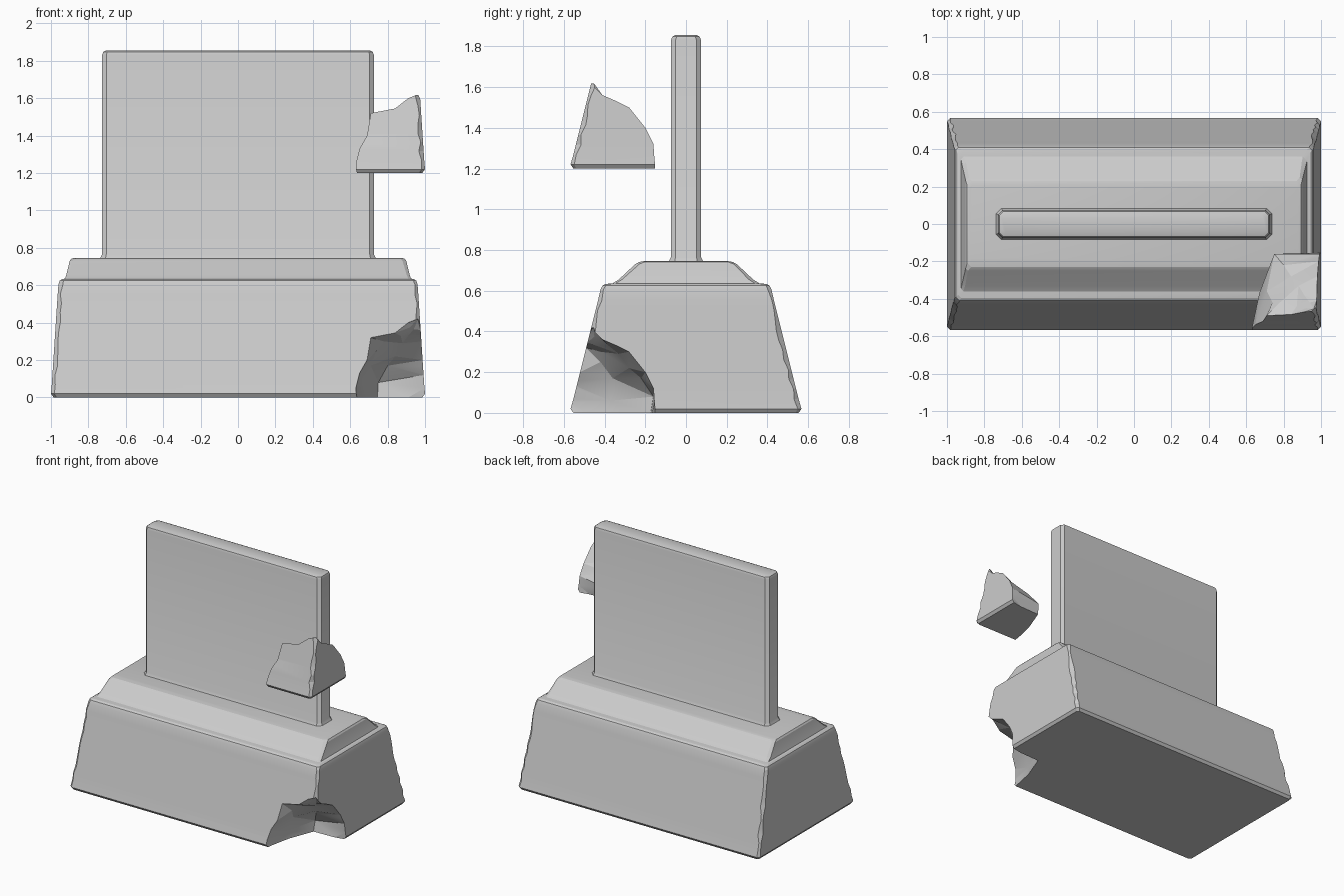
import bpy, bmesh, math, random
from mathutils import Vector

if "Cube" in bpy.data.objects:
    bpy.data.objects.remove(bpy.data.objects["Cube"])

random.seed(4)


def loft(name, rings, triangulate=False):
    """Closed solid from a stack of rings with equal point counts."""
    bm = bmesh.new()
    rows = [[bm.verts.new(p) for p in ring] for ring in rings]
    n = len(rows[0])
    for lo, hi in zip(rows, rows[1:]):
        for i in range(n):
            j = (i + 1) % n
            bm.faces.new((lo[i], lo[j], hi[j], hi[i]))
    bm.faces.new(rows[0][::-1])
    bm.faces.new(rows[-1])
    if triangulate:
        bmesh.ops.triangulate(bm, faces=bm.faces[:])
    bmesh.ops.recalc_face_normals(bm, faces=bm.faces[:])
    mesh = bpy.data.meshes.new(name)
    bm.to_mesh(mesh)
    bm.free()
    obj = bpy.data.objects.new(name, mesh)
    bpy.context.collection.objects.link(obj)
    return obj


def worn_rect(z, hx, hy, chamfer, jitter=0.0):
    """Rectangle with chamfered corners of slightly varying width."""
    pts = []
    for sx, sy in ((1, 1), (-1, 1), (-1, -1), (1, -1)):
        c = chamfer + random.uniform(-jitter, jitter)
        pair = [(sx * hx, sy * (hy - c), z), (sx * (hx - c), sy * hy, z)]
        pts += pair if sx * sy > 0 else pair[::-1]
    return pts


def smooth(obj, angle):
    bpy.ops.object.select_all(action='DESELECT')
    obj.select_set(True)
    bpy.context.view_layer.objects.active = obj
    bpy.ops.object.shade_smooth_by_angle(angle=math.radians(angle))


def boolean(obj, cutter, operation):
    mod = obj.modifiers.new("fracture", 'BOOLEAN')
    mod.operation, mod.object, mod.solver = operation, cutter, 'EXACT'
    bpy.context.view_layer.update()
    graph = bpy.context.evaluated_depsgraph_get()
    mesh = bpy.data.meshes.new_from_object(obj.evaluated_get(graph))
    obj.modifiers.clear()
    obj.data = mesh


def face_x(z):
    return 1.0 - 0.065 * z


def face_y(z):
    return 0.57 - 0.25 * z


# plinth: tapered body with worn corners, ledge and sloped shoulder
rings = [worn_rect(0, 0.985, 0.553, 0.015), worn_rect(0.02, 1.0, 0.567, 0.018)]
for k in range(1, 12):
    z = 0.02 + 0.58 * k / 12
    rings.append(worn_rect(z, face_x(z), face_y(z), 0.018, 0.009))
for z, hx, hy in ((0.605, 0.96, 0.42), (0.625, 0.953, 0.41), (0.633, 0.94, 0.395),
                  (0.636, 0.925, 0.36), (0.655, 0.918, 0.33), (0.73, 0.9, 0.25),
                  (0.741, 0.892, 0.23), (0.745, 0.88, 0.205)):
    rings.append(worn_rect(z, hx, hy, 0.018, 0.006))
plinth = loft("plinth", rings)

# upright slab with a small flare at its foot and rounded top
slab = loft("upright_slab", [worn_rect(z, hx, hy, c) for z, hx, hy, c in (
    (0.735, 0.742, 0.088, 0.03), (0.748, 0.736, 0.083, 0.028), (0.765, 0.726, 0.073, 0.022),
    (1.832, 0.726, 0.073, 0.022), (1.848, 0.72, 0.067, 0.022), (1.855, 0.705, 0.052, 0.02))])

# jagged break volume: front-edge z/x, two inner points, side-edge z/y
levels = [
    (-0.10, 0.64, (0.68, -0.35, -0.10), (0.74, -0.19, -0.10), -0.10, -0.14),
    (0.05, 0.63, (0.67, -0.37, 0.06), (0.75, -0.16, 0.08), 0.05, -0.155),
    (0.13, 0.65, (0.71, -0.36, 0.17), (0.80, -0.22, 0.17), 0.12, -0.16),
    (0.20, 0.69, (0.74, -0.42, 0.25), (0.84, -0.28, 0.22), 0.20, -0.20),
    (0.32, 0.71, (0.78, -0.42, 0.30), (0.88, -0.33, 0.29), 0.30, -0.28),
    (0.345, 0.84, (0.87, -0.44, 0.33), (0.91, -0.38, 0.33), 0.33, -0.34),
    (0.40, 0.91, (0.92, -0.45, 0.375), (0.94, -0.42, 0.365), 0.36, -0.41),
    (0.42, 0.96, (0.958, -0.455, 0.418), (0.962, -0.452, 0.418), 0.42, -0.47),
]
rings = []
for zf, xf, a, b, zs, ys in levels:
    rings.append([(xf, -0.75, zf), (xf, -face_y(zf), zf), a, b,
                  (face_x(zs), ys, zs), (1.12, ys, zs), (1.12, -0.75, (zf + zs) / 2)])
cutter = loft("break_cutter", rings, triangulate=True)
cutter.hide_render = True

# broken-off corner, floating straight above the gap it left
fragment = plinth.copy()
fragment.data = plinth.data.copy()
fragment.name = "broken_fragment"
bpy.context.collection.objects.link(fragment)
boolean(fragment, cutter, 'INTERSECT')
boolean(plinth, cutter, 'DIFFERENCE')
fragment.location.z = 1.2
bpy.data.objects.remove(cutter)

for obj in (plinth, fragment):
    smooth(obj, 15)
smooth(slab, 35)
